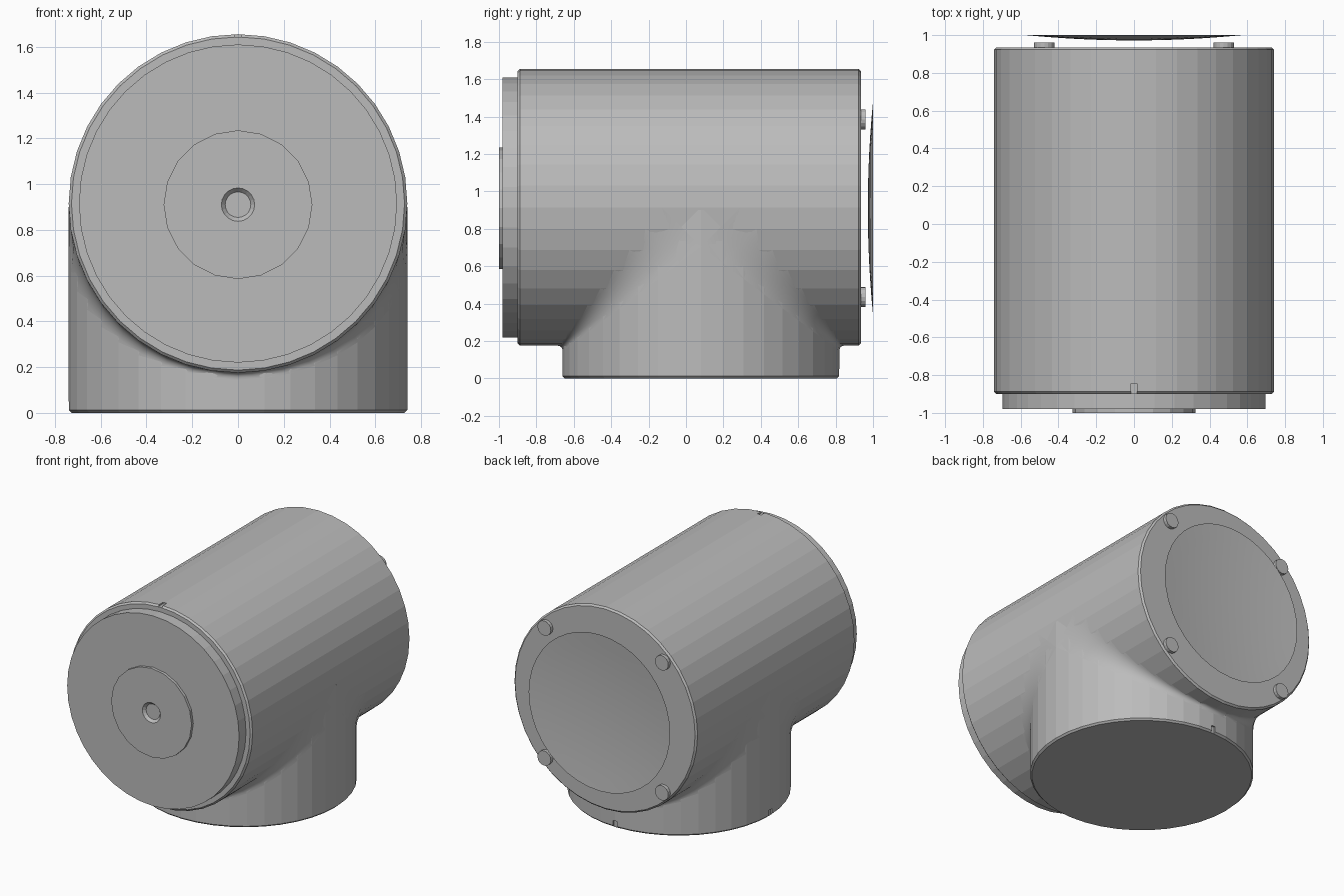
import bpy, bmesh, math
from mathutils import Vector

cube = bpy.data.objects.get("Cube")
if cube:
    bpy.data.objects.remove(cube, do_unlink=True)

R = 0.74          # shared radius of barrel and stem
AXIS_Z = 0.915    # height of the barrel axis
STEM_Y = 0.08     # stem axis position

grey = bpy.data.materials.new("plain grey")
grey.use_nodes = True
colour = (0.5, 0.5, 0.5, 1)
grey.diffuse_color = colour
grey.node_tree.nodes["Principled BSDF"].inputs["Base Color"].default_value = colour


def finish(name, bm, smooth=False):
    for f in bm.faces:
        f.smooth = smooth
    mesh = bpy.data.meshes.new(name)
    bm.to_mesh(mesh)
    bm.free()
    mesh.materials.append(grey)
    obj = bpy.data.objects.new(name, mesh)
    bpy.context.collection.objects.link(obj)
    return obj


def lathe(name, profile, sides, centre, along_y=True, facing=None, smooth=False):
    """Revolve (radius, height) points; radius 0 closes the shape."""
    bm = bmesh.new()
    rings = []
    for r, h in profile:
        ring = []
        for i in range(sides if r else 1):
            a = math.tau * i / sides
            x, s = r * math.cos(a), r * math.sin(a)
            local = Vector((x, h, s) if along_y else (x, s, h))
            ring.append(bm.verts.new(local + Vector(centre)))
        rings.append(ring)
    for low, high in zip(rings, rings[1:]):
        for i in range(sides):
            j = (i + 1) % sides
            quad = [low[i % len(low)], low[j % len(low)],
                    high[j % len(high)], high[i % len(high)]]
            bm.faces.new(list(dict.fromkeys(quad)))
    bmesh.ops.recalc_face_normals(bm, faces=bm.faces)
    if facing:
        bm.normal_update()
        for f in bm.faces:
            if f.normal.dot(Vector(facing)) < 0:
                f.normal_flip()
    return finish(name, bm, smooth)


def cut_notch(target, centre, size):
    bm = bmesh.new()
    bmesh.ops.create_cube(bm, size=1)
    bmesh.ops.scale(bm, vec=size, verts=bm.verts)
    bmesh.ops.translate(bm, vec=centre, verts=bm.verts)
    cutter = finish(target.name + "_notch_cutter", bm)
    cutter.hide_render = True
    cutter.hide_viewport = True
    cutter.display_type = 'WIRE'
    mod = target.modifiers.new("notch", 'BOOLEAN')
    mod.operation = 'DIFFERENCE'
    mod.object = cutter
    mod.solver = 'EXACT'


# Horizontal barrel with slightly softened rims
barrel_centre = (0, 0, AXIS_Z)
EDGE = 0.012
barrel = lathe("barrel", [(0, -0.9), (R - EDGE, -0.9), (R, -0.9 + EDGE),
                          (R, 0.935 - EDGE), (R - EDGE, 0.935), (0, 0.935)],
               40, barrel_centre)
cut_notch(barrel, (0, -0.875, AXIS_Z + R), (0.03, 0.06, 0.024))

# Vertical stem standing on the floor
stem = lathe("stem", [(0, 0), (R - EDGE, 0), (R, EDGE), (R, 0.9), (0, 0.9)],
             40, (0, STEM_Y, 0), along_y=False)
cut_notch(stem, (0, STEM_Y + R, 0.02), (0.03, 0.024, 0.06))
cut_notch(stem, (-R, STEM_Y, 0.02), (0.024, 0.03, 0.06))


# Curved blends filling the valley between barrel and stem
def blend(name, side):
    bm = bmesh.new()
    rows = []
    steps, across = 20, 8
    for i in range(steps + 1):
        a = math.pi * i / steps
        x, down = R * math.cos(a), R * math.sin(a)
        out = 0.21 + 0.56 * math.sin(a)
        t = min((down + out) / 2, R)
        on_barrel = Vector((x, side * out, -down))
        on_stem = Vector((x, side * down, -out))
        valley = Vector((math.copysign(math.sqrt(R * R - t * t), x), side * t, -t))
        row = []
        for k in range(across + 1):
            u = k / across
            p = on_barrel * (1 - u) ** 2 + valley * 2 * u * (1 - u) + on_stem * u * u
            row.append(bm.verts.new(p + Vector((0, STEM_Y, AXIS_Z))))
        rows.append(row)
    for r0, r1 in zip(rows, rows[1:]):
        for k in range(across):
            bm.faces.new((r0[k], r0[k + 1], r1[k + 1], r1[k]))
    bm.normal_update()
    middle = rows[steps // 2][across // 2].link_faces[0]
    if middle.normal.dot(Vector((0, side, -1))) < 0:
        bmesh.ops.reverse_faces(bm, faces=bm.faces)
    return finish(name, bm, smooth=True)


blend("front_blend", -1)
blend("back_blend", 1)

# Front plate and raised hub with a countersunk hole
lathe("front_plate", [(0, -0.98), (0.695, -0.98), (0.695, -0.89), (0, -0.89)],
      40, barrel_centre)
lathe("front_hub", [(0, -0.981), (0.056, -0.981), (0.073, -1.0), (0.325, -1.0),
                    (0.325, -0.975), (0, -0.975)], 20, (0, 0, AXIS_Z - 0.005))

# Shallow dish behind the back face
DISH = 0.572
dish_profile = [(DISH * k / 6, 0.972 + 0.028 * (k / 6) ** 2) for k in range(7)]
lathe("back_dish", dish_profile, 40, (0, 0, AXIS_Z - 0.005),
      facing=(0, 1, 0), smooth=True)

# Four round studs on the back face
for x_name, sx in (("left", 1), ("right", -1)):
    for z_name, sz in (("upper", 1), ("lower", -1)):
        lathe(f"{z_name}_{x_name}_stud",
              [(0, 0.93), (0.054, 0.93), (0.054, 0.96), (0, 0.96)],
              16, (sx * 0.475, 0, AXIS_Z - 0.005 + sz * 0.475))
